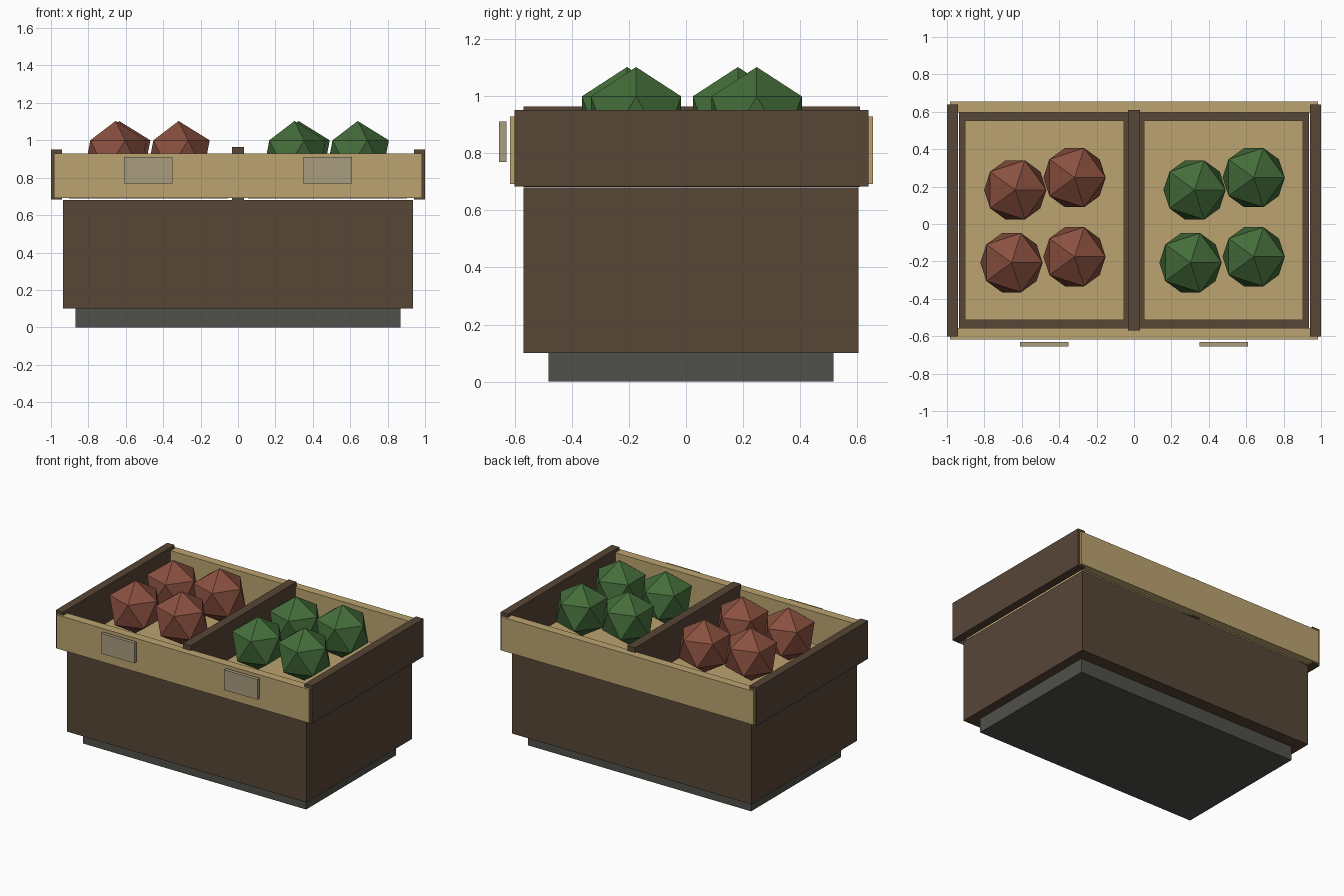
import bpy

if "Cube" in bpy.data.objects:
    bpy.data.objects.remove(bpy.data.objects["Cube"])


def material(name, rgb):
    m = bpy.data.materials.new(name)
    m.diffuse_color = (*rgb, 1)
    m.use_nodes = True
    m.node_tree.nodes["Principled BSDF"].inputs["Base Color"].default_value = m.diffuse_color
    return m


dark = material("dark_wood", (0.095, 0.061, 0.037))
tan = material("light_wood", (0.50, 0.37, 0.16))
stone = material("grey_plinth", (0.08, 0.08, 0.069))
card = material("label_card", (0.40, 0.34, 0.21))
red = material("red_produce", (0.25, 0.08, 0.05))
green = material("green_produce", (0.058, 0.153, 0.042))


def box(name, x, y, z, mat):
    """Box from (min, max) ranges on each axis."""
    bpy.ops.mesh.primitive_cube_add(size=1, location=[sum(r) / 2 for r in (x, y, z)])
    o = bpy.context.object
    o.name = name
    o.scale = [r[1] - r[0] for r in (x, y, z)]
    bpy.ops.object.transform_apply(location=False, rotation=False, scale=True)
    o.data.materials.append(mat)


def produce(name, x, y, mat):
    bpy.ops.mesh.primitive_ico_sphere_add(subdivisions=1, radius=0.186, location=(x, y, 0.917))
    o = bpy.context.object
    o.name = name
    o.data.materials.append(mat)


# Plinth and bin body
box("plinth", (-0.87, 0.87), (-0.483, 0.517), (0, 0.1), stone)
box("bin_body", (-0.935, 0.935), (-0.57, 0.605), (0.1, 0.68), dark)

# Rim boards and centre divider
box("front_board", (-0.985, 0.985), (-0.618, -0.557), (0.692, 0.929), tan)
box("back_board", (-0.985, 0.985), (0.595, 0.655), (0.692, 0.929), tan)
box("divider", (-0.031, 0.031), (-0.57, 0.61), (0.682, 0.964), dark)

# Mirrored side boards, display trays and price cards
for side, s in (("left", -1), ("right", 1)):
    def span(a, b):
        return sorted((s * a, s * b))
    box(side + "_board", span(0.942, 1.0), (-0.602, 0.64), (0.684, 0.952), dark)
    box(side + "_tray", span(0.053, 0.903), (-0.513, 0.553), (0.69, 0.725), tan)
    box(side + "_label", span(0.35, 0.61), (-0.655, -0.63), (0.77, 0.912), card)

# Faceted produce
spots = {
    "red": (red, [(-0.635, 0.182), (-0.318, 0.248), (-0.655, -0.207), (-0.318, -0.175)]),
    "green": (green, [(0.324, 0.182), (0.64, 0.248), (0.302, -0.207), (0.64, -0.175)]),
}
for colour, (mat, points) in spots.items():
    for i, (x, y) in enumerate(points, 1):
        produce(f"{colour}_produce_{i}", x, y, mat)
